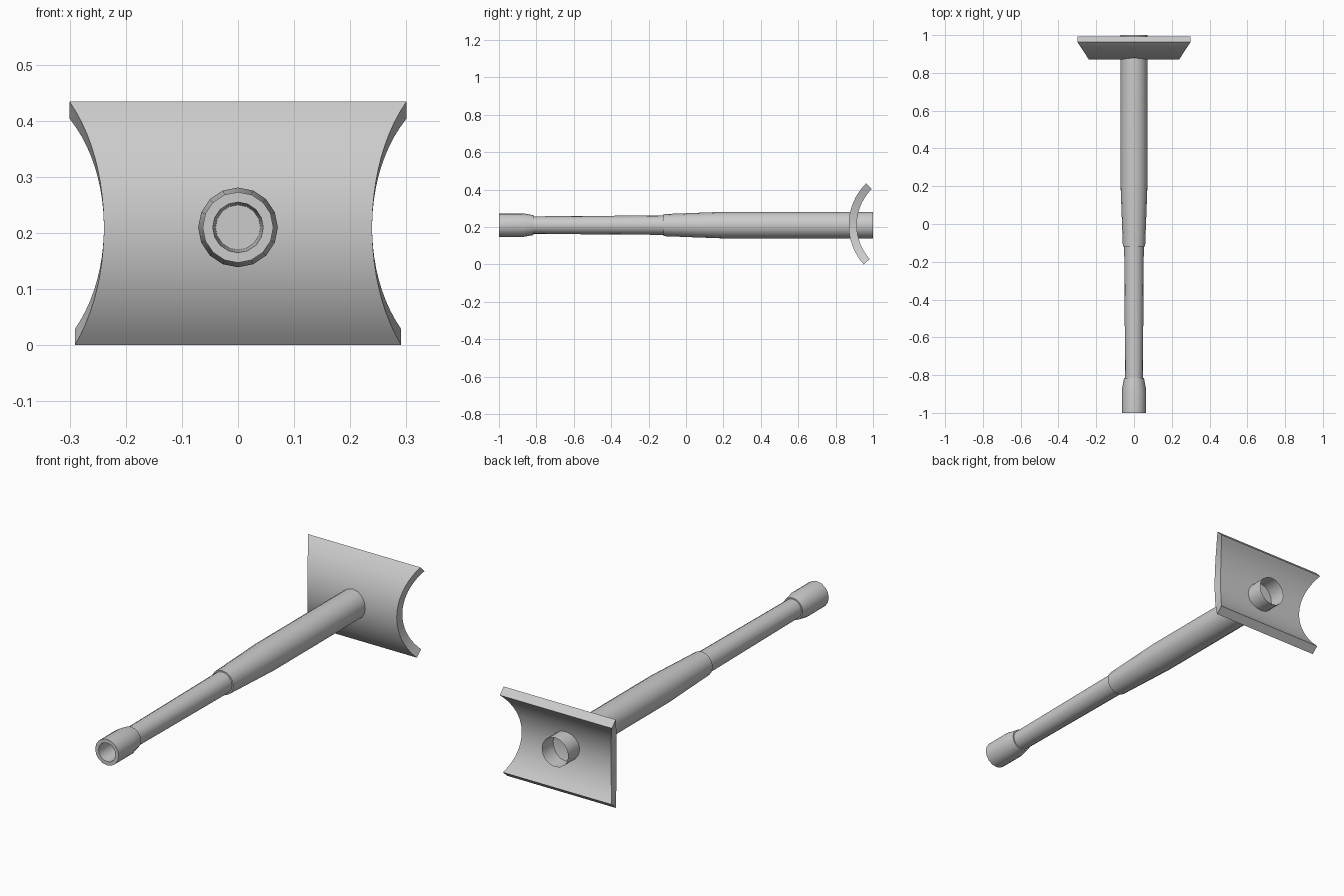
import bpy, bmesh, math

if "Cube" in bpy.data.objects:
    bpy.data.objects.remove(bpy.data.objects["Cube"])

AXIS_Z = 0.21
gray = bpy.data.materials.new("light_gray")
gray.diffuse_color = (0.6, 0.6, 0.6, 1)
gray.use_nodes = True
gray.node_tree.nodes["Principled BSDF"].inputs["Base Color"].default_value = gray.diffuse_color


def finish(bm, name, angle):
    bmesh.ops.recalc_face_normals(bm, faces=bm.faces)
    mesh = bpy.data.meshes.new(name)
    bm.to_mesh(mesh)
    bm.free()
    mesh.materials.append(gray)
    ob = bpy.data.objects.new(name, mesh)
    bpy.context.collection.objects.link(ob)
    bpy.ops.object.select_all(action='DESELECT')
    ob.select_set(True)
    bpy.context.view_layer.objects.active = ob
    bpy.ops.object.shade_smooth_by_angle(angle=math.radians(angle))
    return ob


# Barrel: stepped profile (y, radius) turned around the y axis, open at the rear
SIDES = 16
profile = [(-0.88, 0.040), (-1.0, 0.045), (-1.0, 0.063), (-0.87, 0.063),
           (-0.815, 0.053), (-0.815, 0.047), (-0.12, 0.052), (-0.12, 0.059),
           (0.20, 0.071), (1.0, 0.071)]
bm = bmesh.new()
rings = []
for y, r in profile:
    rings.append([bm.verts.new((r * math.sin(2 * math.pi * i / SIDES), y,
                                AXIS_Z + r * math.cos(2 * math.pi * i / SIDES)))
                  for i in range(SIDES)])
for a, b in zip(rings, rings[1:]):
    for i in range(SIDES):
        j = (i + 1) % SIDES
        bm.faces.new((a[i], a[j], b[j], b[i]))
bm.faces.new(rings[0])  # bottom of the bore
finish(bm, "barrel", 30)

# Mantlet: curved shield plate whose ends are waisted at the middle
CENTER_Y, R_OUT, R_IN, STEPS = 1.185, 0.315, 0.272, 20
LOW, HIGH = math.radians(-41.8), math.radians(45.3)
bm = bmesh.new()
sections = []
for k in range(STEPS + 1):
    t = LOW + (HIGH - LOW) * k / STEPS
    half = 0.239 + 0.061 * (t / HIGH) ** 2
    sections.append([bm.verts.new((x, CENTER_Y - r * math.cos(t), AXIS_Z + r * math.sin(t)))
                     for x, r in ((-half, R_OUT), (half, R_OUT), (half, R_IN), (-half, R_IN))])
for a, b in zip(sections, sections[1:]):
    for i in range(4):
        j = (i + 1) % 4
        bm.faces.new((a[i], a[j], b[j], b[i]))
bm.faces.new(sections[0])
bm.faces.new(sections[-1])
finish(bm, "mantlet", 30)
